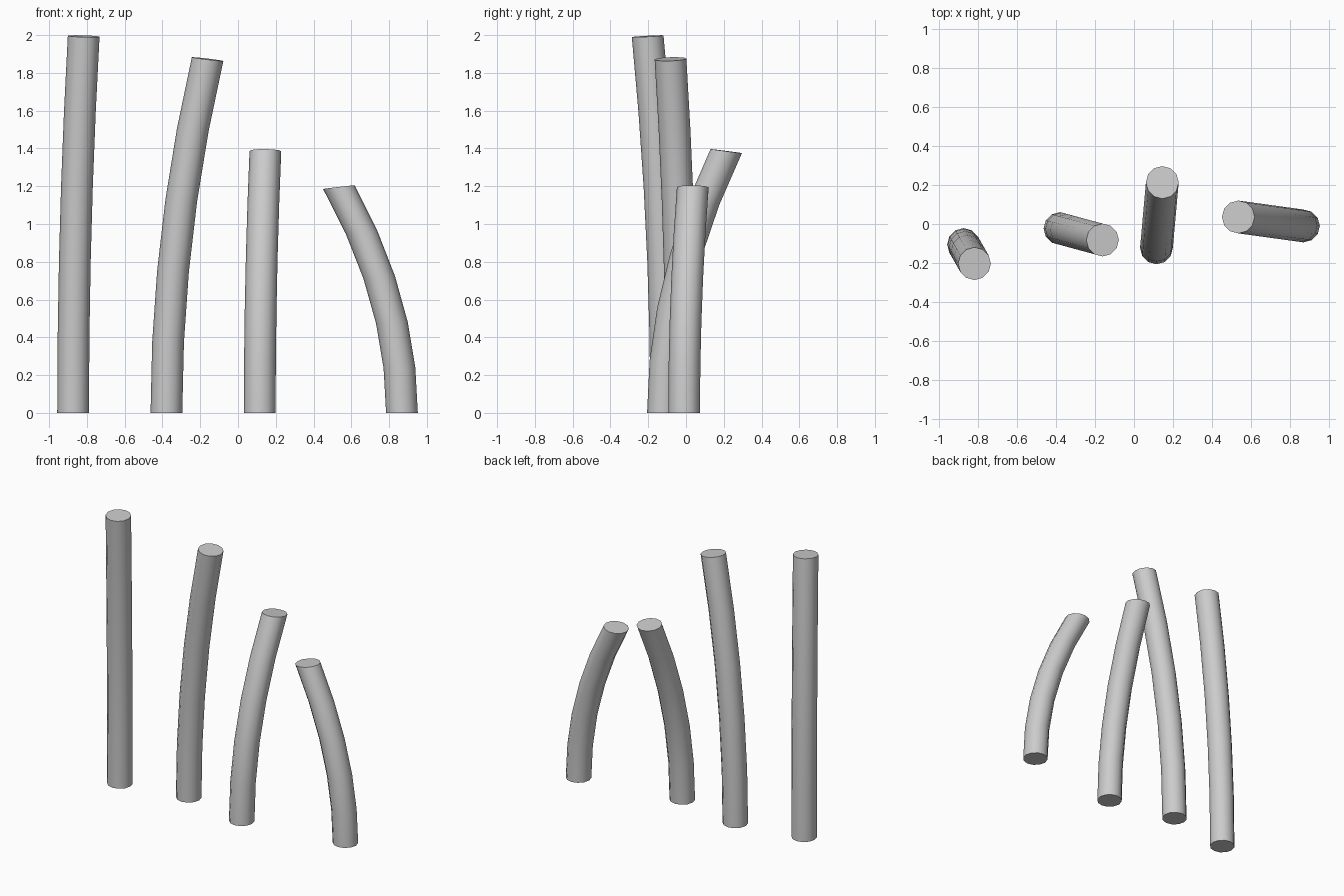
import bpy, bmesh, math
from mathutils import Vector, Matrix

if "Cube" in bpy.data.objects:
    bpy.data.objects.remove(bpy.data.objects["Cube"])

RADIUS, SIDES, SEGMENTS = 0.084, 12, 5


def bent_stalk(name, base, top, tilt_deg):
    """Upright tube whose centre line leans over as a parabola, with ends capped."""
    base = Vector((base[0], base[1], 0))
    top = Vector(top)
    lean = Vector((top.x - base.x, top.y - base.y, 0))
    axis = Vector((0, 0, 1)).cross(lean).normalized()
    bm = bmesh.new()
    rings = []
    for s in range(SEGMENTS + 1):
        t = s / SEGMENTS
        centre = base + lean * t * t + Vector((0, 0, top.z * t))
        rot = Matrix.Rotation(math.radians(tilt_deg) * t, 3, axis)
        ring = []
        for i in range(SIDES):
            a = 2 * math.pi * i / SIDES
            p = Vector((RADIUS * math.cos(a), RADIUS * math.sin(a), 0))
            ring.append(bm.verts.new(centre + rot @ p))
        rings.append(ring)
    for lower, upper in zip(rings, rings[1:]):
        for i in range(SIDES):
            j = (i + 1) % SIDES
            bm.faces.new((lower[i], lower[j], upper[j], upper[i]))
    bm.faces.new(rings[0][::-1])
    bm.faces.new(rings[-1])
    mesh = bpy.data.meshes.new(name)
    bm.to_mesh(mesh)
    bm.free()
    obj = bpy.data.objects.new(name, mesh)
    bpy.context.collection.objects.link(obj)
    bpy.ops.object.select_all(action='DESELECT')
    obj.select_set(True)
    bpy.context.view_layer.objects.active = obj
    bpy.ops.object.shade_smooth_by_angle(angle=math.radians(40))


# Four stalks, tallest to shortest: base centre, top centre, tilt of the top cap
bent_stalk("stalk_tallest", (-0.873, -0.105), (-0.817, -0.203, 1.994), 3.7)
bent_stalk("stalk_tall", (-0.379, -0.023), (-0.161, -0.082, 1.873), 7)
bent_stalk("stalk_medium", (0.115, -0.122), (0.145, 0.213, 1.386), 7.3)
bent_stalk("stalk_short", (0.868, -0.010), (0.534, 0.036, 1.195), 6.8)
